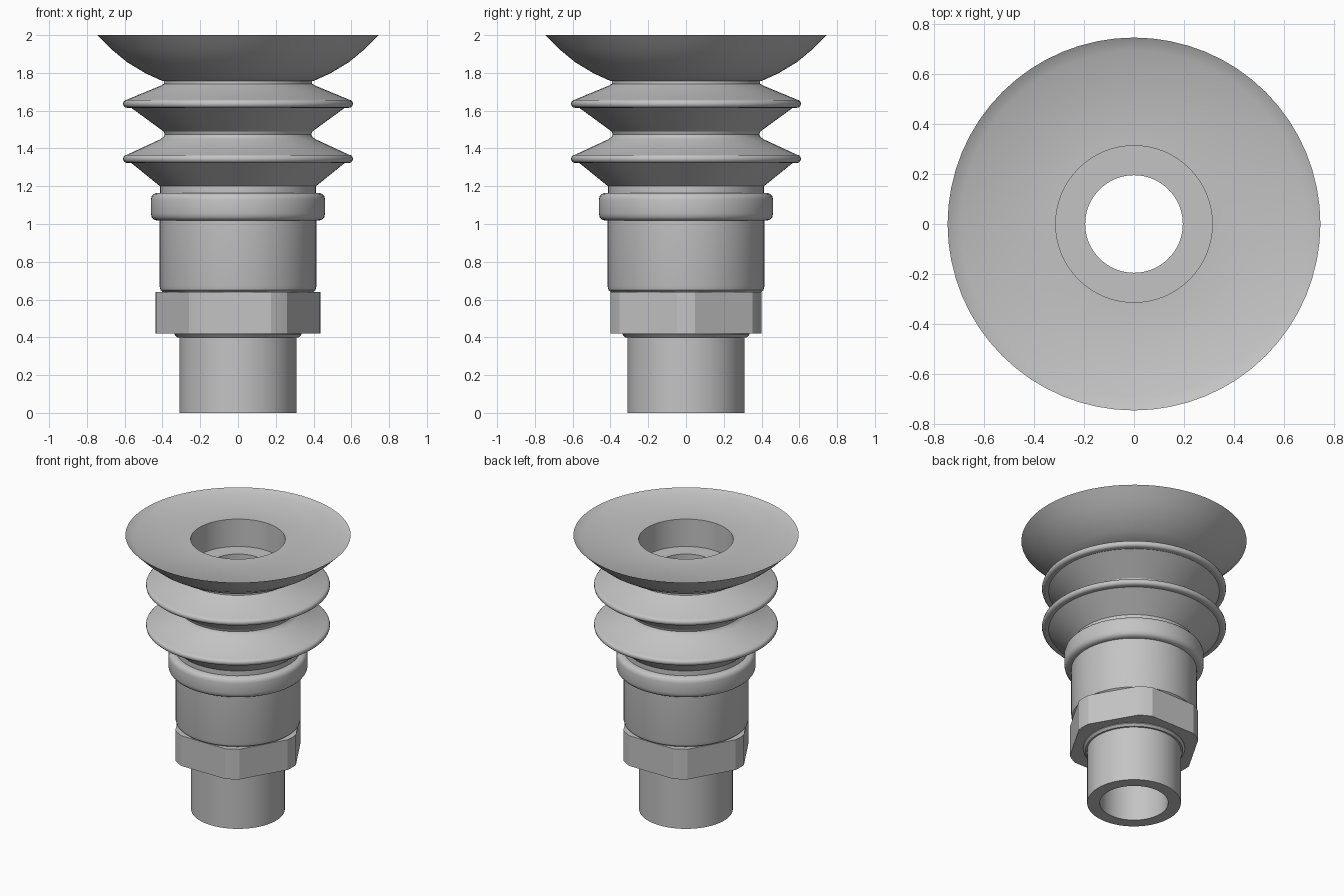
import bpy
import bmesh
from math import acos, cos, degrees, radians, sin

cube = bpy.data.objects.get("Cube")
if cube:
    bpy.data.objects.remove(cube, do_unlink=True)

grey = bpy.data.materials.new("plain grey")
grey.use_nodes = True
grey.diffuse_color = (0.55, 0.55, 0.55, 1)
grey.node_tree.nodes["Principled BSDF"].inputs["Base Color"].default_value = (0.55, 0.55, 0.55, 1)


def finish(bm, name, angle=32):
    bmesh.ops.recalc_face_normals(bm, faces=bm.faces)
    mesh = bpy.data.meshes.new(name)
    bm.to_mesh(mesh)
    bm.free()
    mesh.materials.append(grey)
    obj = bpy.data.objects.new(name, mesh)
    bpy.context.collection.objects.link(obj)
    bpy.ops.object.select_all(action="DESELECT")
    obj.select_set(True)
    bpy.context.view_layer.objects.active = obj
    bpy.ops.object.shade_smooth_by_angle(angle=radians(angle))
    return obj


def lathe(name, profile, angle=32, steps=64):
    """Spin a closed (radius, height) outline around the z axis."""
    bm = bmesh.new()
    verts = [bm.verts.new((r, 0, z)) for r, z in profile]
    for a, b in zip(verts, verts[1:] + verts[:1]):
        bm.edges.new((a, b))
    bmesh.ops.spin(bm, geom=bm.verts[:] + bm.edges[:], cent=(0, 0, 0), axis=(0, 0, 1),
                   angle=radians(360), steps=steps, use_duplicate=False)
    bmesh.ops.remove_doubles(bm, verts=bm.verts, dist=0.0005)
    return finish(bm, name, angle)


def fold(z):
    """Rounded outer lip of one bellows fold, listed upwards."""
    tip = [(0.587 + 0.022 * cos(radians(a)), z + 0.022 * sin(radians(a)))
           for a in range(-90, 91, 30)]
    return [(0.565, z - 0.022)] + tip


# Threaded pipe, collar and round body with a stepped bore
lathe("fitting_body", [
    (0.226, 0), (0.31, 0), (0.31, 0.40), (0.322, 0.40), (0.336, 0.415), (0.336, 0.43),
    (0.336, 0.64), (0.398, 0.64), (0.41, 0.65), (0.415, 0.67), (0.415, 1.16),
    (0.195, 1.16), (0.195, 0.80), (0.226, 0.80)])

# Hexagonal nut with its corners turned down to a cylinder
FLAT, CORNER = 0.40, 0.437
half = 30 - degrees(acos(FLAT / CORNER))
angles = [radians(60 * k + d) for k in range(6) for d in (-half, -half / 3, half / 3, half)]
bm = bmesh.new()
rings = [[bm.verts.new((r * cos(a), r * sin(a), z)) for a in angles]
         for r, z in ((0.29, 0.42), (CORNER, 0.42), (CORNER, 0.64), (0.29, 0.64))]
for low, high in zip(rings, rings[1:] + rings[:1]):
    for i in range(len(angles)):
        j = (i + 1) % len(angles)
        bm.faces.new((low[i], low[j], high[j], high[i]))
finish(bm, "hex_nut", 20)

# Rounded clamp ring
lathe("clamp_ring", [
    (0.38, 1.018), (0.43, 1.018), (0.446, 1.024), (0.457, 1.036), (0.461, 1.055),
    (0.461, 1.13), (0.457, 1.147), (0.446, 1.159), (0.43, 1.165), (0.38, 1.165)])

# Bellows and flared suction cup
lathe("bellows_cup", [
    (0.195, 1.15), (0.413, 1.15), (0.413, 1.20)]
    + fold(1.345) + [(0.41, 1.449), (0.394, 1.462), (0.388, 1.475), (0.394, 1.49)]
    + fold(1.637) + [(0.41, 1.732), (0.393, 1.742), (0.393, 1.757),
    (0.40, 1.757), (0.49, 1.798), (0.585, 1.855), (0.67, 1.925), (0.745, 2.0),
    (0.692, 1.97), (0.313, 1.97), (0.313, 1.77), (0.195, 1.77)])
